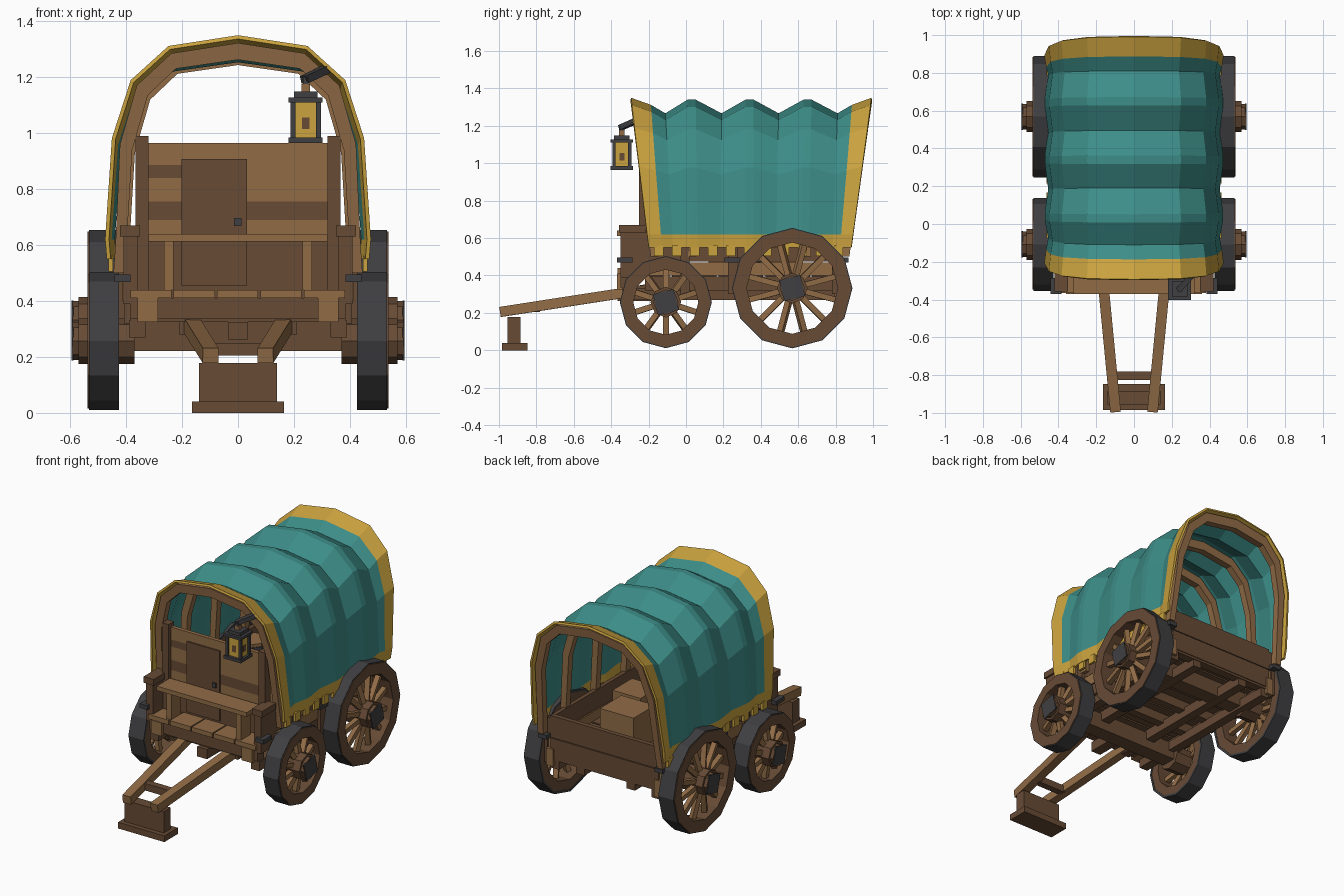
import bpy, bmesh, math
from mathutils import Vector, Matrix

cube = bpy.data.objects.get("Cube")
if cube:
    bpy.data.objects.remove(cube, do_unlink=True)


def material(name, rgb):
    m = bpy.data.materials.new(name)
    m.use_nodes = True
    m.diffuse_color = (*rgb, 1)
    b = next(n for n in m.node_tree.nodes if n.type == 'BSDF_PRINCIPLED')
    b.inputs["Base Color"].default_value = (*rgb, 1)
    b.inputs["Roughness"].default_value = 0.9
    return m


DARK = material("dark wood", (0.135, 0.070, 0.036))
LIGHT = material("light wood", (0.285, 0.150, 0.062))
TEAL = material("teal canvas", (0.046, 0.265, 0.245))
GOLD = material("gold trim", (0.60, 0.37, 0.05))
IRON = material("dark iron", (0.05, 0.05, 0.054))


def finish(name, bm, *mats):
    bmesh.ops.recalc_face_normals(bm, faces=bm.faces)
    me = bpy.data.meshes.new(name)
    bm.to_mesh(me)
    bm.free()
    for m in mats:
        me.materials.append(m)
    ob = bpy.data.objects.new(name, me)
    bpy.context.scene.collection.objects.link(ob)
    return ob


def boxes(name, mat, *dims, mirror=False):
    """One object made of boxes, each given as x0, x1, y0, y1, z0, z1."""
    bm = bmesh.new()
    for x0, x1, y0, y1, z0, z1 in dims:
        for s in ((1, -1) if mirror else (1,)):
            m = Matrix.Translation((s * (x0 + x1) / 2, (y0 + y1) / 2, (z0 + z1) / 2))
            bmesh.ops.create_cube(bm, size=1, matrix=m @ Matrix.Diagonal((x1 - x0, y1 - y0, z1 - z0, 1)))
    return finish(name, bm, mat)


def beam(bm, a, b, w, h):
    """Square beam from a to b."""
    a, b = Vector(a), Vector(b)
    d = b - a
    m = Matrix.Translation((a + b) / 2) @ d.to_track_quat('Y', 'Z').to_matrix().to_4x4()
    bmesh.ops.create_cube(bm, size=1, matrix=m @ Matrix.Diagonal((w, d.length, h, 1)))


def ring(bm, r0, r1, x0, x1, n, cy, cz):
    """Faceted band about the x axis; r0 = 0 gives a solid drum."""
    rows = []
    for i in range(n):
        c, s = math.cos(2 * math.pi * i / n), math.sin(2 * math.pi * i / n)
        rows.append([bm.verts.new((x, cy + r * c, cz + r * s))
                     for r, x in ((r1, x0), (r1, x1), (r0, x1), (r0, x0))])
    for i in range(n):
        p, q = rows[i], rows[(i + 1) % n]
        for k in range(4):
            bm.faces.new((p[k], p[(k + 1) % 4], q[(k + 1) % 4], q[k]))


# Wheels
def wheel(name, s, cy, cz, r, rim, spokes):
    bm = bmesh.new()
    ring(bm, r - 0.014, r, s * 0.425, s * 0.533, 12, cy, cz)
    finish(name + "_tyre", bm, IRON)
    bm = bmesh.new()
    ring(bm, r - rim, r - 0.006, s * 0.428, s * 0.537, 12, cy, cz)
    finish(name + "_rim", bm, DARK)
    bm = bmesh.new()
    for i in range(spokes):
        a = 2 * math.pi * (i + 0.5) / spokes
        c, q = math.cos(a), math.sin(a)
        beam(bm, (s * 0.51, cy + 0.04 * c, cz + 0.04 * q),
             (s * 0.485, cy + (r - rim + .01) * c, cz + (r - rim + .01) * q), 0.032, 0.03)
    finish(name + "_spokes", bm, LIGHT)
    bm = bmesh.new()
    ring(bm, 0.005, 0.082, s * 0.37, s * 0.57, 8, cy, cz)
    ring(bm, 0.005, 0.068, s * 0.56, s * 0.592, 8, cy, cz)
    finish(name + "_hub", bm, DARK)
    bm = bmesh.new()
    m = Matrix.Translation((s * 0.591, cy, cz)) @ Matrix.Rotation(0.25, 4, 'X')
    bmesh.ops.create_cube(bm, size=1, matrix=m @ Matrix.Diagonal((0.008, 0.115, 0.115, 1)))
    finish(name + "_hub_cap", bm, IRON)


for s, side in ((1, "left"), (-1, "right")):
    wheel("front_wheel_" + side, s, -0.108, 0.257, 0.246, 0.072, 10)
    wheel("rear_wheel_" + side, s, 0.568, 0.332, 0.322, 0.078, 12)

# Arched cover: half profile (x, z), mirrored across the middle
HALF = [(0.462, 0.55), (0.468, 0.62), (0.444, 0.98), (0.378, 1.185), (0.246, 1.305), (0, 1.343)]


def arch(half):
    return [(-x, z) for x, z in half] + [(x, z) for x, z in half[-2::-1]]


def lean(ytop, ybot, z):
    return ybot + (ytop - ybot) * (z - 0.55) / 0.79


# Stations: y at the crown, y at the hem, sag
stations = [(-0.295, -0.20, 0), (-0.19, -0.13, 0.45), (-0.11, -0.07, 1)]
for yt, yb, valley in ((0.03, 0.042, 0.19), (0.34, 0.34, 0.495), (0.65, 0.635, 0.81)):
    stations += [(yt - 0.02, yb - 0.02, 0.12), (yt + 0.02, yb + 0.02, 0.12), (valley, valley * 0.97, 1)]
stations += [(0.89, 0.825, 0.45), (0.993, 0.885, 0)]
bm = bmesh.new()
rows = []
for yt, yb, sag in stations:
    rows.append([bm.verts.new((x * (1 - 0.045 * sag), lean(yt, yb, z),
                               z if z < 0.63 else 0.62 + (z - 0.62) * (1 - 0.115 * sag)))
                 for x, z in arch(HALF)])
last = len(rows[0]) - 2
for i in range(len(rows) - 1):
    for k in range(last + 1):
        f = bm.faces.new((rows[i][k], rows[i][k + 1], rows[i + 1][k + 1], rows[i + 1][k]))
        f.material_index = int(i in (0, len(rows) - 2) or k in (0, last))
cover = finish("canvas_cover", bm, TEAL, GOLD)
mod = cover.modifiers.new("thickness", 'SOLIDIFY')
mod.thickness = 0.014
mod.offset = 0

# Hanging tabs under the hem
boxes("hem_tabs", GOLD, *[(0.447, 0.463, y, y + 0.05, 0.505, 0.56)
                          for y in [-0.17 + 0.096 * i for i in range(11)]], mirror=True)


# Wooden hoops under the cover
def hoop(name, yt, yb, k, depth):
    bm = bmesh.new()
    outer = arch([(0.445, 0.50), (0.437, 0.62), (0.422, 0.96), (0.362, 1.17), (0.238, 1.285), (0, 1.322)])
    inner = arch([(0.405, 0.50), (0.397, 0.62), (0.378, 0.94), (0.322, 1.135), (0.222, 1.23), (0, 1.262)])
    rows = []
    for (ax, az), (bx, bz) in zip(outer, inner):
        rows.append([bm.verts.new((x * k, lean(yt, yb, z) + d, 0.5 + (z - 0.5) * k))
                     for x, z, d in ((ax, az, 0), (ax, az, depth), (bx, bz, depth), (bx, bz, 0))])
    for p, q in zip(rows, rows[1:]):
        for j in range(4):
            bm.faces.new((p[j], p[(j + 1) % 4], q[(j + 1) % 4], q[j]))
    bm.faces.new(rows[0])
    bm.faces.new(rows[-1])
    finish(name, bm, LIGHT)


hoop("front_hoop", -0.288, -0.195, 1, 0.045)
hoop("rear_hoop", 0.938, 0.835, 1, 0.045)
for i, y in enumerate((0.012, 0.317, 0.622)):
    hoop("middle_hoop_%d" % (i + 1), y, y, 0.975, 0.045)

# Wagon bed
boxes("floor_planks", DARK, *[(-0.385, 0.385, y, y + 0.112, 0.385, 0.41)
                              for y in [-0.2 + 0.125 * i for i in range(8)]])
boxes("chassis_beams", DARK, (0.15, 0.21, -0.3, 0.82, 0.28, 0.345), (0.33, 0.39, -0.34, 0.82, 0.27, 0.33),
      mirror=True)
boxes("cross_beams", DARK, *[(-0.385, 0.385, y, y + 0.055, 0.325, 0.387) for y in (-0.34, 0.05, 0.25, 0.45, 0.77)])
boxes("side_boards", DARK, (0.382, 0.408, -0.22, 0.83, 0.32, 0.395), (0.382, 0.408, -0.22, 0.83, 0.475, 0.595),
      mirror=True)
boxes("side_light_boards", LIGHT, (0.380, 0.412, -0.22, 0.82, 0.40, 0.47), mirror=True)
boxes("side_stakes", DARK, *[(0.405, 0.432, y, y + 0.05, 0.30, 0.58) for y in (-0.03, 0.225, 0.78)], mirror=True)
boxes("iron_brackets", IRON, *[(0.385, 0.442, y, y + 0.085, 0.468, 0.495) for y in (-0.37, 0.205, 0.785)],
      mirror=True)
boxes("tailgate", DARK, (-0.385, 0.385, 0.80, 0.83, 0.34, 0.465), (-0.385, 0.385, 0.80, 0.83, 0.47, 0.61))
boxes("tailgate_posts", LIGHT, (0.36, 0.41, 0.795, 0.84, 0.29, 0.40), mirror=True)

# Axles
boxes("front_axle", DARK, (-0.375, 0.375, -0.16, -0.06, 0.222, 0.33))
boxes("rear_axle", DARK, (-0.375, 0.375, 0.52, 0.62, 0.285, 0.385))
boxes("king_block", DARK, (-0.035, 0.035, -0.365, -0.06, 0.262, 0.325))

# Driver's front: footboard, seat, arm posts
boxes("footboard", LIGHT, *[(-0.385 + 0.155 * i, -0.238 + 0.155 * i, -0.365, -0.2, 0.41, 0.44) for i in range(5)])
boxes("front_beam", DARK, (-0.385, 0.385, -0.35, -0.29, 0.335, 0.41))
boxes("footboard_blocks", LIGHT, (0.285, 0.36, -0.37, -0.30, 0.325, 0.411), mirror=True)
boxes("seat", LIGHT, (-0.32, 0.32, -0.37, -0.235, 0.612, 0.64))
boxes("seat_legs", LIGHT, (0.23, 0.265, -0.35, -0.25, 0.44, 0.612), mirror=True)
boxes("arm_posts", DARK, (0.36, 0.41, -0.35, -0.2, 0.39, 0.64), (0.35, 0.422, -0.358, -0.215, 0.63, 0.67),
      mirror=True)

# Front wall with door
boxes("front_wall_posts", DARK, (0.32, 0.367, -0.25, -0.195, 0.41, 0.99), mirror=True)
boxes("front_wall_dark_planks", DARK, (-0.32, 0.32, -0.225, -0.2, 0.41, 0.612),
      (-0.32, 0.32, -0.225, -0.2, 0.69, 0.755), (-0.32, -0.1, -0.225, -0.2, 0.84, 0.885))
boxes("front_wall_light_planks", LIGHT, (-0.32, 0.32, -0.225, -0.2, 0.612, 0.69),
      (-0.32, 0.32, -0.225, -0.2, 0.755, 0.84), (-0.1, 0.32, -0.225, -0.2, 0.84, 0.885),
      (-0.32, 0.32, -0.225, -0.2, 0.885, 0.965))
boxes("door", DARK, (-0.202, 0.032, -0.236, -0.21, 0.455, 0.907))
boxes("door_latch", IRON, (-0.014, 0.012, -0.246, -0.23, 0.667, 0.697))

# Drawbar and its stand
bm = bmesh.new()
for s in (1, -1):
    beam(bm, (s * 0.098, -0.992, 0.205), (s * 0.176, -0.18, 0.33), 0.056, 0.054)
finish("drawbar_rails", bm, LIGHT)
boxes("drawbar_crossbar", DARK, (-0.1, 0.1, -0.825, -0.78, 0.205, 0.25))
boxes("drawbar_stand", DARK, (-0.14, 0.14, -0.955, -0.885, 0.035, 0.178), (-0.165, 0.165, -0.985, -0.848, 0.0, 0.04))

# Lantern
boxes("lantern_glass", GOLD, (0.2, 0.285, -0.385, -0.3, 0.98, 1.125))
boxes("lantern_frame", IRON, (0.18, 0.302, -0.403, -0.283, 0.965, 0.985), (0.18, 0.302, -0.403, -0.283, 1.11, 1.127),
      (0.2, 0.284, -0.385, -0.301, 1.127, 1.148),
      *[(x, x + 0.018, y, y + 0.018, 0.98, 1.115) for x in (0.188, 0.278) for y in (-0.394, -0.31)])
boxes("lantern_flame", DARK, (0.228, 0.256, -0.387, -0.298, 1.015, 1.055), (0.198, 0.287, -0.356, -0.329, 1.015, 1.055))
boxes("lantern_cap", LIGHT, (0.227, 0.257, -0.358, -0.328, 1.148, 1.175))
bm = bmesh.new()
beam(bm, (0.242, -0.343, 1.165), (0.242, -0.343, 1.2), 0.02, 0.03)
beam(bm, (0.235, -0.35, 1.19), (0.315, -0.265, 1.228), 0.03, 0.028)
finish("lantern_arm", bm, IRON)

# Cargo
boxes("cargo_crate", LIGHT, (-0.06, 0.18, 0.4, 0.62, 0.41, 0.63))
boxes("cargo_small_crate", LIGHT, (0.1, 0.3, 0.12, 0.32, 0.41, 0.6))
for name, mat, r, z0, z1 in (("barrel", LIGHT, 0.085, 0.41, 0.68), ("barrel_lower_band", IRON, 0.09, 0.47, 0.495),
                             ("barrel_upper_band", IRON, 0.09, 0.63, 0.66)):
    bm = bmesh.new()
    bmesh.ops.create_cone(bm, cap_ends=True, segments=10, radius1=r, radius2=r, depth=z1 - z0,
                          matrix=Matrix.Translation((-0.19, 0.42, (z0 + z1) / 2)))
    finish(name, bm, mat)
